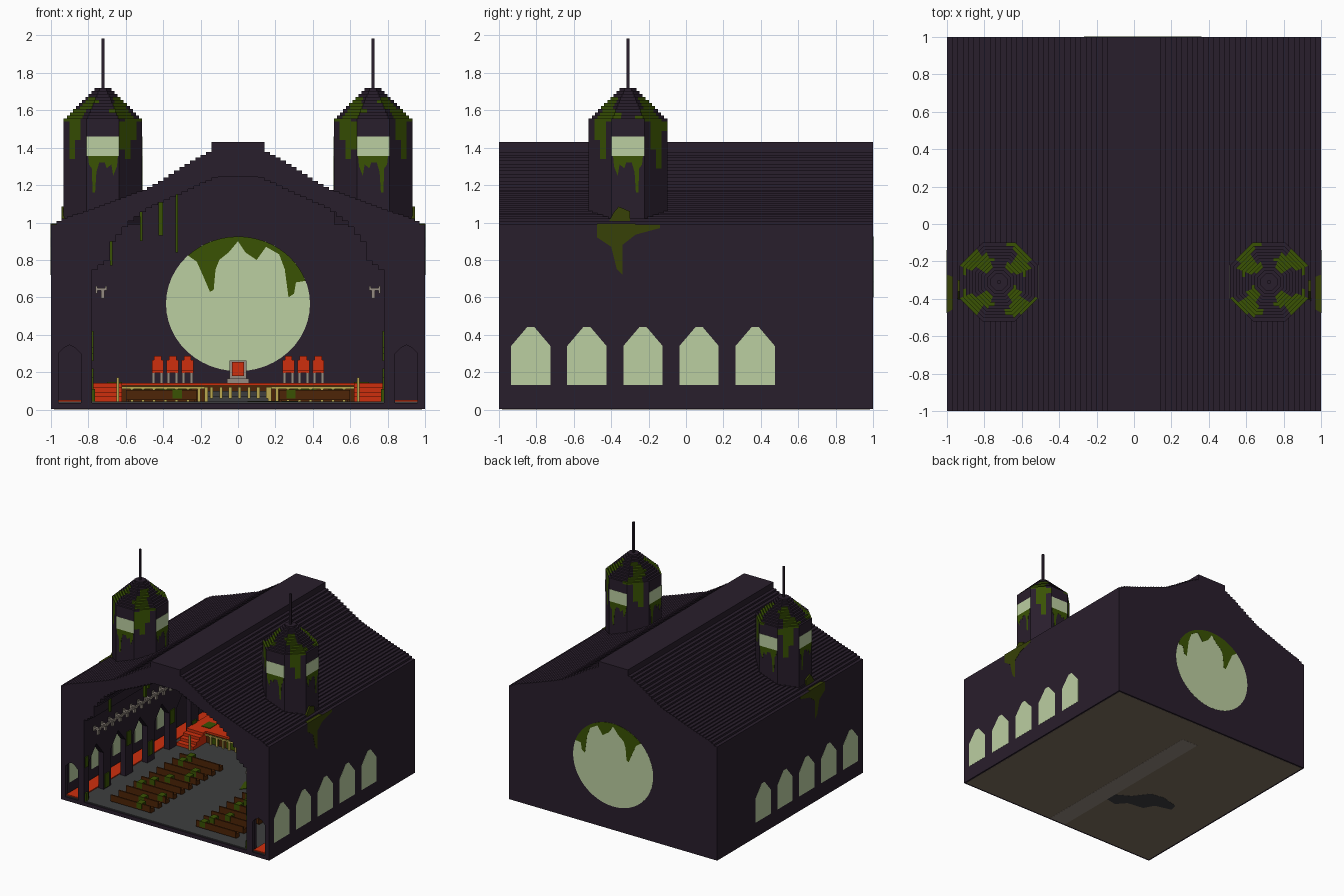
import bpy, bmesh, math, random

random.seed(4)
if "Cube" in bpy.data.objects:
    bpy.data.objects.remove(bpy.data.objects["Cube"])


def material(name, r, g, b):
    m = bpy.data.materials.new(name)
    m.use_nodes = True
    m.diffuse_color = (r, g, b, 1)
    m.node_tree.nodes["Principled BSDF"].inputs["Base Color"].default_value = (r, g, b, 1)
    return m


STONE = material("dark purple stone", .022, .013, .025)
GLASS = material("pale green glass", .50, .62, .355)
MOSS = material("moss green", .041, .085, .001)
OLIVE = material("olive moss", .038, .052, .002)
RED = material("red cloth", .62, .028, .004)
WOOD = material("brown wood", .075, .018, .002)
GOLD = material("dull gold", .50, .40, .08)
BONE = material("grey beige", .30, .26, .22)
FLOOR = material("floor grey", .048, .049, .050)
EARTH = material("taupe underside", .22, .17, .12)


def finish(name, bm, *mats):
    bmesh.ops.recalc_face_normals(bm, faces=bm.faces)
    me = bpy.data.meshes.new(name)
    bm.to_mesh(me)
    bm.free()
    for m in mats:
        me.materials.append(m)
    ob = bpy.data.objects.new(name, me)
    bpy.context.collection.objects.link(ob)


def prism(name, pts, axis, lo, hi, mat):
    """Extrude a 2D outline along an axis; x takes (y,z), y takes (x,z), z takes (x,y)."""
    place = {"x": lambda p, d: (d, p[0], p[1]),
             "y": lambda p, d: (p[0], d, p[1]),
             "z": lambda p, d: (p[0], p[1], d)}[axis]
    bm = bmesh.new()
    a = [bm.verts.new(place(p, lo)) for p in pts]
    b = [bm.verts.new(place(p, hi)) for p in pts]
    bm.faces.new(a)
    bm.faces.new(b[::-1])
    for i in range(len(pts)):
        j = (i + 1) % len(pts)
        bm.faces.new((a[i], b[i], b[j], a[j]))
    finish(name, bm, mat)


def boxes(name, items, mat):
    """One object from (x0, x1, y0, y1, z0, z1) blocks."""
    bm = bmesh.new()
    for x0, x1, y0, y1, z0, z1 in items:
        for v in bmesh.ops.create_cube(bm, size=1)["verts"]:
            v.co = (x0 if v.co.x < 0 else x1, y0 if v.co.y < 0 else y1, z0 if v.co.z < 0 else z1)
    finish(name, bm, mat)


def both(items):
    """Repeat blocks on the other side of x = 0."""
    return items + [(-x1, -x0, *r) for x0, x1, *r in items]


def stairs(keys, step):
    """Blocky half profile from the outer edge to the middle, then mirrored."""
    out, x, z = [], keys[0][0], keys[0][1]
    while x - step > keys[-1][0]:
        x -= step
        for (xa, za), (xb, zb) in zip(keys, keys[1:]):
            if xb <= x <= xa:
                new = za + (zb - za) * (xa - x) / (xa - xb)
        out += [(x, z), (x, new)]
        z = new
    return out + [(-px, pz) for px, pz in reversed(out)]


# Stepped roof, vault and rear wall
ROOF = stairs([(1, .99), (.95, 1.02), (.8, 1.07), (.5, 1.18), (.4, 1.24), (.26, 1.33),
               (.165, 1.38), (.145, 1.43), (.12, 1.43)], .0286)
roof = [(1, .5), (1, .99)] + ROOF + [(-1, .99), (-1, .5)]
ARCH = stairs([(.78, .75), (.71, .80), (.69, .89), (.6, 1.0), (.49, 1.08), (.31, 1.16), (.14, 1.24),
               (.1, 1.245)], .032)
arch = [(.78, .5), (.78, .75)] + ARCH + [(-.78, .75), (-.78, .5)]
prism("vaulted_roof", roof + arch[::-1], "y", -1, .96, STONE)
prism("rear_wall", [(1, .002)] + roof[1:-1] + [(-1, .002)], "y", .96, 1, STONE)

# Floor and underside
boxes("floor_slab", [(-1, 1, -1, .96, .002, .034)], STONE)
boxes("floor_paving", [(-.98, .98, -.99, .96, .034, .042)], FLOOR)
boxes("underside", [(-.985, .985, -.985, .985, .001, .006)], EARTH)
boxes("underside_strip", [(-.08, .08, -.98, .72, 0, .006)], BONE)
prism("underside_stain", [(-.08, -.44), (-.08, -.34), (-.2, -.27), (-.3, -.14), (-.42, -.12), (-.58, -.16),
                          (-.6, -.23), (-.45, -.27), (-.4, -.36), (-.25, -.38), (-.18, -.46)],
      "z", 0, .006, FLOOR)

# Side walls with aisles, arcades and pointed windows
BAYS = [-.83, -.53, -.23, .07, .37]
arcade = [(-.97, .5), (-.97, .04)]
for y in BAYS + [.67]:
    arcade += [(y - .1, .04), (y - .1, .36), (y, .48), (y + .1, .36), (y + .1, .04)]
arcade += [(.96, .04), (.96, .5)]
for s, side in ((1, "left"), (-1, "right")):
    prism(side + "_outer_wall", [(-1, .002), (.96, .002), (.96, .5), (-1, .5)], "x", s * .97, s, STONE)
    prism(side + "_arcade", arcade, "x", s * .78, s * .83, STONE)
    prism(side + "_front_wall", [(s * x, z) for x, z in (
        (.78, .5), (.78, .03), (.84, .03), (.84, .30), (.87, .33), (.9, .345), (.93, .33),
        (.96, .30), (.96, .03), (1, .03), (1, .5))], "y", -1, -.97, STONE)
    for i, y in enumerate(BAYS):
        prism(f"{side}_window_{i + 1}", [(y - .105, .13), (y + .105, .13), (y + .105, .34),
                                         (y + .02, .44), (y - .02, .44), (y - .105, .34)],
              "x", s * .965, s * 1.001, GLASS)
    prism(side + "_wall_moss", [(-.475, .99), (-.475, .92), (-.4, .87), (-.37, .75), (-.34, .72), (-.34, .88),
                                (-.27, .935), (-.14, .97), (-.14, .99)], "x", s * .999, s * 1.002, OLIVE)
    prism(side + "_eave_moss", [(s * .94, -.44), (s * 1.002, -.475), (s * 1.002, -.27), (s * .95, -.29)],
          "z", .98, .995, OLIVE)
    prism(side + "_roof_moss", [(-.42, .99), (-.3, .99), (-.3, 1.06), (-.36, 1.085), (-.39, 1.05)],
          "x", s * .9, s * .945, OLIVE)
boxes("aisle_carpets", both([(.84, .96, -.985, .94, .04, .05)]), RED)

# Round rear window with hanging growth
RX, RZ, CZ = .385, .36, .565


def oval(a):
    return (RX * math.cos(a), CZ + RZ * math.sin(a))


prism("round_window", [oval(math.tau * i / 48) for i in range(48)], "y", .955, 1.001, GLASS)
hang = [(-.22, .79), (-.18, .70), (-.15, .63), (-.13, .64), (-.12, .75), (-.1, .80), (-.05, .84), (0, .90),
        (.04, .84), (.1, .80), (.15, .87), (.22, .83), (.25, .75), (.27, .60), (.3, .62), (.31, .68)]
prism("window_moss", hang + [oval(math.radians(20 + 6 * i)) for i in range(20)], "y", .951, 1.002, MOSS)

# Eight-sided towers: stepped roof, mossy by sector and drip length
SEG = 32
DRIPS = {3: .17, 4: .24, 5: .06, 11: .14, 12: .2, 19: .08, 20: .18, 21: .15, 27: .1, 28: .22}
for s, side in ((1, "left"), (-1, "right")):
    cx, cy = s * .722, -.31
    prof = [(.21, .99)] + [(.21, 1.19 + .05 * i) for i in range(8)]
    for i in range(11):
        r = .21 - .0165 * i
        prof += [(r, 1.54 + .0164 * (i + 1)), (r - .0165, 1.54 + .0164 * (i + 1))]
    bm = bmesh.new()
    rings = []
    for r, z in prof:
        ring = []
        for k in range(SEG):
            t = math.tau * k / SEG
            q = r / math.cos((t + math.pi / 8) % (math.pi / 4) - math.pi / 8)
            ring.append(bm.verts.new((cx + s * q * math.cos(t), cy + q * math.sin(t), z)))
        rings.append(ring)
    bm.faces.new(rings[-1])
    for i, (lo, hi) in enumerate(zip(rings, rings[1:])):
        for k in range(SEG):
            f = bm.faces.new((lo[k], lo[(k + 1) % SEG], hi[(k + 1) % SEG], hi[k]))
            r, z = prof[i][0], f.calc_center_median().z
            if z < 1.54:
                f.material_index = int(z > 1.54 - DRIPS.get(k, 0))
            else:
                f.material_index = int(r > .08 and abs((k + .5) % 8 - 4 + math.sin(z * 45 + k // 8)) < 1.6)
    finish(side + "_tower", bm, STONE, MOSS)
    boxes(side + "_spire_pole", [(cx - .008, cx + .008, cy - .008, cy + .008, 1.7, 1.985)], STONE)
    boxes(side + "_tower_windows", [(cx - .087, cx + .087, cy - .2115, cy + .2115, 1.355, 1.46),
                                    (cx - .2115, cx + .2115, cy - .087, cy + .087, 1.355, 1.46)], GLASS)
    # Growth under the tower windows
    beard = [(-.08, 1.355), (-.075, 1.30), (-.055, 1.25), (-.045, 1.31), (-.02, 1.29), (-.01, 1.32),
             (.02, 1.32), (.035, 1.27), (.042, 1.16), (.055, 1.16), (.06, 1.29), (.075, 1.31), (.08, 1.355)]
    for d in (-1, 1):
        prism(f"{side}_beard_y{d}", [(cx + s * u, z) for u, z in beard], "y",
              cy + d * .205, cy + d * .2115, MOSS)
        prism(f"{side}_beard_x{d}", [(cy + u, z) for u, z in beard], "x",
              cx + d * .205, cx + d * .2115, MOSS)

# Pews in two blocks, some overgrown
wood, moss = [], []
for i in range(10):
    y = -.88 + .105 * i
    wood += both([(.22, .6, y, y + .045, .065, .08), (.22, .6, y - .012, y, .05, .105),
                  (.22, .235, y, y + .045, .04, .07), (.585, .6, y, y + .045, .04, .07)])
    for s in (-1, 1):
        x = s * random.uniform(.25, .57)
        moss.append((x - .025, x + .025, y - .015, y + .048, .06, .107))
boxes("pews", wood, WOOD)
boxes("pew_moss", moss, MOSS)

# Altar platform with red carpet, stepped wings and gold railing
boxes("altar_platform", [(-.78, .78, .45, .96, .04, .13)], WOOD)
boxes("altar_carpet", [(-.78, .78, .445, .955, .13, .142)]
      + both([(.62, .78, .27 + .045 * i, .45, .04, .07 + .024 * i) for i in range(4)]), RED)
boxes("altar_steps", [(-.16, .16, .41, .45, .04, .1), (-.16, .16, .37, .41, .04, .07)], FLOOR)
rail = both([(.18, .62, .43, .44, .11, .122), (.635, .65, .25, .26, .042, .17), (.16, .18, .35, .44, .042, .12)])
rail += both([(.2 + .06 * i, .216 + .06 * i, .43, .44, .042, .11) for i in range(7)])
rail += [(-.15 + .05 * i, -.133 + .05 * i, .35, .36, .06, .12) for i in range(7)]
boxes("altar_railing", rail, GOLD)
boxes("altar_moss", both([(.3, .42, .442, .45, .05, .12), (.5, .58, .442, .45, .05, .1), (.62, .7, .5, .6, .13, .146),
                          (.772, .786, -.99, -.95, .33, .42), (.765, .785, -.99, -.96, .04, .11)]), MOSS)

# Choir chairs and central throne
seats, legs = [], []
for x in (.27, .35, .43):
    seats += [(x - .031, x + .031, .86, .88, .2, .265), (x - .02, x + .02, .86, .88, .265, .285),
              (x - .031, x + .031, .8, .88, .195, .21)]
    legs += [(x + d - .008, x + d + .008, y, y + .014, .142, .2) for d in (-.022, .022) for y in (.8, .865)]
boxes("chair_cushions", both(seats) + [(-.033, .033, .79, .85, .18, .255)], RED)
boxes("chair_frames", both(legs) + [(-.06, .06, .74, .9, .142, .165), (-.045, .045, .8, .88, .165, .262)], BONE)

# Gallery brackets and rails along the nave
brackets = [(.7, .712, -.9, .9, .645, .66)]
for i in range(19):
    y = -.9 + .1 * i
    brackets += [(.7, .762, y, y + .025, .637, .65), (.715, .732, y, y + .025, .595, .637),
                 (.75, .762, y, y + .025, .62, .66)]
boxes("gallery_brackets", both(brackets), BONE)

# Hanging vines, arcade and floor moss
boxes("hanging_vines", [(-.525, -.51, -.5, -.48, .9, 1.06), (-.425, -.4, -.7, -.68, .93, 1.12),
                        (-.335, -.32, -.3, -.28, .84, 1.16), (-.685, -.67, -.8, -.78, .77, .9)], MOSS)
boxes("arcade_moss", both([(.773, .785, y + .11, y + .17, z, z + .12)
                           for y, z in zip(BAYS, (.05, .3, .1, .26, .05))]), MOSS)
prism("floor_moss", [(.1, -.12), (.2, .02), (.32, .06), (.3, .2), (.15, .12), (.05, .02)], "z", .042, .046, MOSS)
